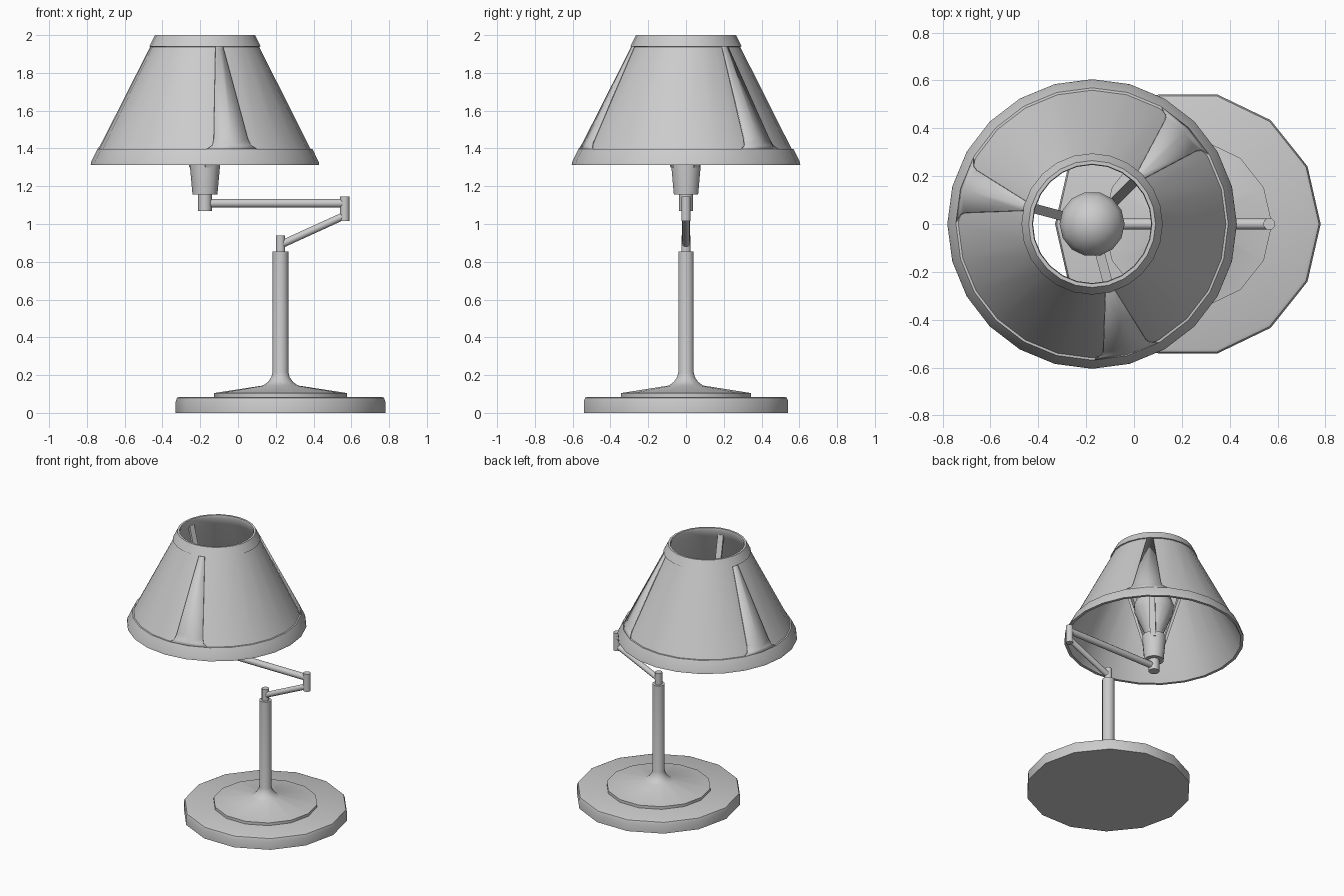
import bpy, bmesh, math
from mathutils import Vector

if "Cube" in bpy.data.objects:
    bpy.data.objects.remove(bpy.data.objects["Cube"])

BX = 0.225    # base / pole axis
SX = -0.175   # shade axis
JX = 0.565    # elbow axis


def finish(name, bm, angle=35):
    bmesh.ops.remove_doubles(bm, verts=bm.verts, dist=1e-5)
    bmesh.ops.recalc_face_normals(bm, faces=bm.faces)
    me = bpy.data.meshes.new(name)
    bm.to_mesh(me)
    bm.free()
    ob = bpy.data.objects.new(name, me)
    bpy.context.collection.objects.link(ob)
    bpy.ops.object.select_all(action='DESELECT')
    ob.select_set(True)
    bpy.context.view_layer.objects.active = ob
    bpy.ops.object.shade_smooth_by_angle(angle=math.radians(angle))
    return ob


def lathe(name, profile, x, sides, loop=False, angle=35):
    """Revolve (radius, z) points about a vertical axis at x."""
    bm = bmesh.new()
    rings = []
    for r, z in profile:
        rings.append([bm.verts.new((x + r * math.cos(2 * math.pi * i / sides),
                                    r * math.sin(2 * math.pi * i / sides), z))
                      for i in range(sides)])
    pairs = list(zip(rings, rings[1:]))
    if loop:
        pairs.append((rings[-1], rings[0]))
    for a, b in pairs:
        for i in range(sides):
            j = (i + 1) % sides
            bm.faces.new((a[i], a[j], b[j], b[i]))
    if not loop:
        if profile[0][0] > 0:
            bm.faces.new(rings[0])
        if profile[-1][0] > 0:
            bm.faces.new(rings[-1])
    bmesh.ops.dissolve_degenerate(bm, dist=1e-6, edges=bm.edges)
    return finish(name, bm, angle)


def rod(name, a, b, r, sides=12):
    a, b = Vector(a), Vector(b)
    bm = bmesh.new()
    bmesh.ops.create_cone(bm, cap_ends=True, segments=sides, radius1=r, radius2=r,
                          depth=(b - a).length)
    q = (b - a).to_track_quat('Z', 'Y')
    for v in bm.verts:
        v.co = q @ v.co + (a + b) / 2
    return finish(name, bm)


# Base plate, raised foot and pole
lathe("base_plate", [(0.555, 0), (0.555, 0.06), (0.548, 0.08), (0.535, 0.085)], BX, 14)
lathe("foot_and_pole", [(0.352, 0.08), (0.352, 0.105), (0.092, 0.145), (0.065, 0.165),
                        (0.048, 0.19), (0.042, 0.215), (0.042, 0.855)], BX, 14)

# Swing arm
rod("lower_pivot", (BX, 0, 0.85), (BX, 0, 0.94), 0.025)
rod("lower_arm", (BX, 0, 0.89), (JX, 0, 1.045), 0.02)
rod("elbow_pivot", (JX, 0, 1.015), (JX, 0, 1.145), 0.025)
rod("upper_arm", (SX, 0, 1.11), (JX, 0, 1.11), 0.023)
rod("upper_pivot", (SX, 0, 1.07), (SX, 0, 1.165), 0.037)

# Socket and bulb
lathe("socket", [(0.066, 1.155), (0.08, 1.31), (0.08, 1.34)], SX, 14)
lathe("bulb", [(0.055, 1.33), (0.065, 1.37), (0.132, 1.53), (0.136, 1.57),
               (0.118, 1.62), (0.07, 1.665), (0, 1.69)], SX, 14)

# Shade: thin double wall with raised bands at both rims
lathe("shade", [(0.605, 1.313), (0.602, 1.33), (0.569, 1.397), (0.559, 1.398),
                (0.287, 1.938), (0.295, 1.94), (0.265, 2.0), (0.25, 2.0),
                (0.247, 1.985), (0.27, 1.93), (0.545, 1.385), (0.585, 1.313)],
      SX, 24, loop=True, angle=40)


def wall_radius(z, deg):
    """Radius of the 24 sided shade wall at a height and angle."""
    r = 0.561 + (z - 1.398) / (1.938 - 1.398) * (0.289 - 0.561)
    off = deg % 15 - 7.5
    return r * math.cos(math.radians(7.5)) / math.cos(math.radians(off))


# Three tapered seam strips, each with a wire strut behind it
for k, centre in enumerate((-75, 45, 165)):
    bm = bmesh.new()
    rows = []
    for z, w in ((1.396, 14), (1.415, 11), (1.45, 10), (1.938, 4)):
        row = []
        for s in (-1, 0, 1):
            deg = centre + s * w
            t, r = math.radians(deg), wall_radius(z, deg) + 0.004
            row.append(bm.verts.new((SX + r * math.cos(t), r * math.sin(t), z)))
        rows.append(row)
    for a, b in zip(rows, rows[1:]):
        for i in range(2):
            bm.faces.new((a[i], a[i + 1], b[i + 1], b[i]))
    strip = finish(f"seam_strip_{k + 1}", bm)
    mod = strip.modifiers.new("thickness", 'SOLIDIFY')
    mod.thickness = 0.008
    mod.offset = 0

    t = math.radians(centre)
    out, side = Vector((math.cos(t), math.sin(t), 0)), Vector((-math.sin(t), math.cos(t), 0))
    bm = bmesh.new()
    for r, z in ((0.07, 1.3), (0.268, 1.95)):
        for dr, ds in ((-0.01, -0.02), (0.01, -0.02), (0.01, 0.02), (-0.01, 0.02)):
            bm.verts.new(Vector((SX, 0, z)) + out * (r + dr) + side * ds)
    bmesh.ops.convex_hull(bm, input=bm.verts)
    finish(f"shade_strut_{k + 1}", bm)
